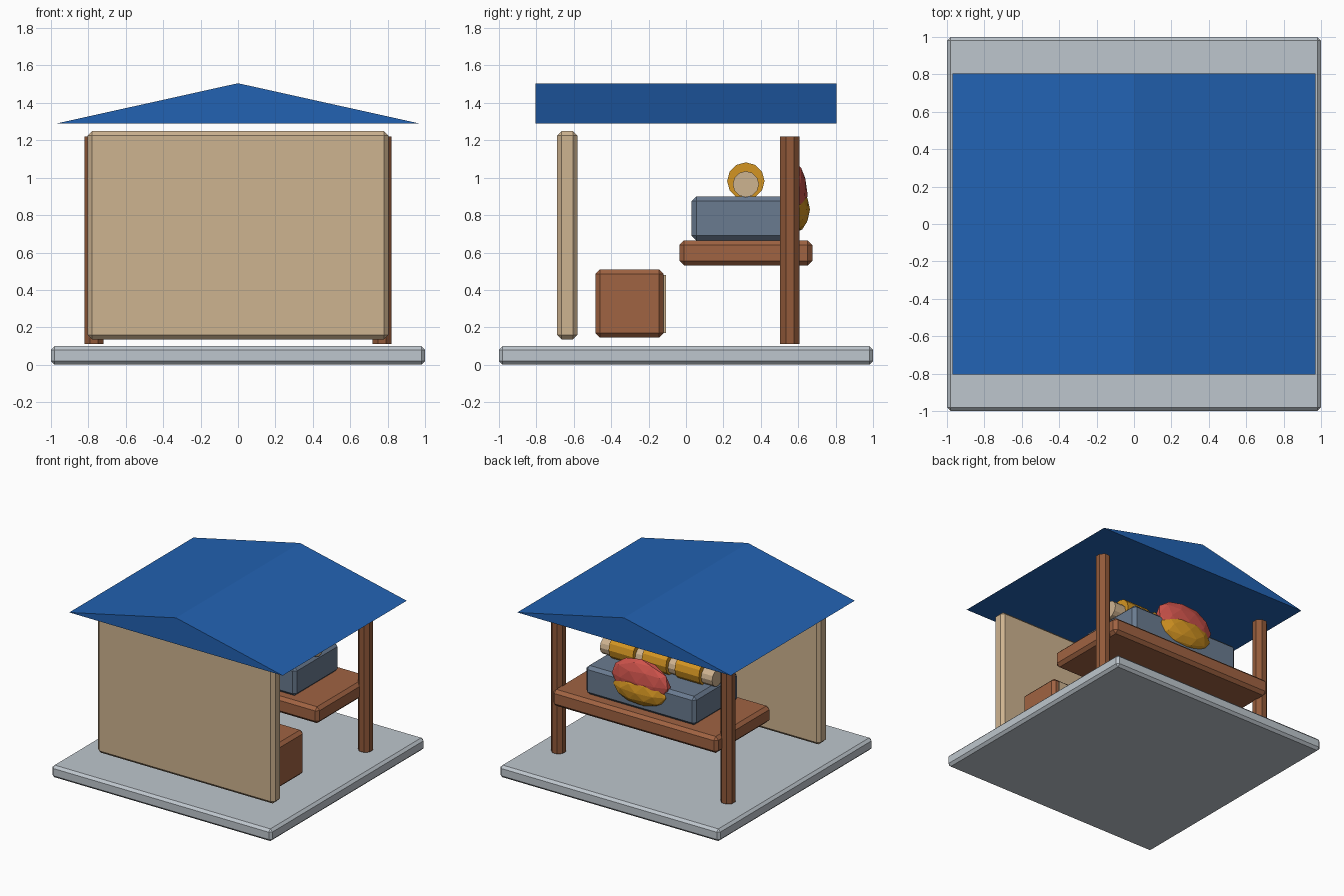
import bpy, bmesh, math
from mathutils import Matrix, Vector

if "Cube" in bpy.data.objects:
    bpy.data.objects.remove(bpy.data.objects["Cube"])


def lin(c):
    c /= 255
    return c / 12.92 if c <= 0.04045 else ((c + 0.055) / 1.055) ** 2.4


def mat(name, r, g, b):
    m = bpy.data.materials.new(name)
    m.diffuse_color = (lin(r), lin(g), lin(b), 1)
    m.use_nodes = True
    m.node_tree.nodes["Principled BSDF"].inputs["Base Color"].default_value = m.diffuse_color
    return m


TAN = mat("tan plaster", 206, 179, 144)
STONE = mat("pale grey", 190, 198, 205)
STEEL = mat("steel grey", 106, 123, 144)
WOOD = mat("warm wood", 160, 99, 66)
POST = mat("brown wood", 146, 90, 58)
GOLD = mat("golden", 212, 149, 34)
RED = mat("soft red", 208, 84, 76)
BLUE = mat("roof blue", 34, 98, 178)


def finish(name, bm, m):
    bmesh.ops.recalc_face_normals(bm, faces=bm.faces)
    me = bpy.data.meshes.new(name)
    bm.to_mesh(me)
    bm.free()
    me.materials.append(m)
    ob = bpy.data.objects.new(name, me)
    bpy.context.collection.objects.link(ob)
    return ob


def box(name, lo, hi, m, bevel=0.025):
    lo, hi = Vector(lo), Vector(hi)
    bm = bmesh.new()
    bmesh.ops.create_cube(bm, size=1, matrix=Matrix.Translation((lo + hi) / 2)
                          @ Matrix.Diagonal((*(hi - lo), 1)))
    ob = finish(name, bm, m)
    if bevel:
        mod = ob.modifiers.new("chamfer", 'BEVEL')
        mod.width, mod.segments = bevel, 1
    return ob


def cyl(name, centre, r, length, sides, m, axis='Z'):
    rot = Matrix.Rotation(math.pi / 2, 4, 'Y') if axis == 'X' else Matrix.Rotation(math.pi / sides, 4, 'Z')
    bm = bmesh.new()
    bmesh.ops.create_cone(bm, cap_ends=True, segments=sides, radius1=r, radius2=r,
                          depth=length, matrix=Matrix.Translation(centre) @ rot)
    return finish(name, bm, m)


def blob(name, centre, size, m):
    bm = bmesh.new()
    bmesh.ops.create_icosphere(bm, subdivisions=2, radius=1,
                               matrix=Matrix.Translation(centre) @ Matrix.Diagonal((*size, 1)))
    return finish(name, bm, m)


# floor, wall, counter and grill
box("floor_slab", (-1, -1, 0), (1, 1, 0.1), STONE, 0.02)
box("wall", (-0.805, -0.69, 0.135), (0.805, -0.58, 1.25), TAN)
box("counter", (-0.75, -0.035, 0.53), (0.75, 0.675, 0.665), WOOD)
box("grill", (-0.5, 0.03, 0.665), (0.5, 0.6, 0.9), STEEL)

# posts
for side, x in (("left", -0.77), ("right", 0.77)):
    cyl(side + "_post", (x, 0.555, 0.665), 0.056, 1.11, 8, POST)

# gabled roof, closed underneath
bm = bmesh.new()
tri = bm.faces.new([bm.verts.new((x, -0.805, z)) for x, z in ((-0.97, 1.29), (0.97, 1.29), (0, 1.505))])
ext = bmesh.ops.extrude_face_region(bm, geom=[tri], use_keep_orig=True)
bmesh.ops.translate(bm, vec=(0, 1.61, 0), verts=[v for v in ext["geom"] if isinstance(v, bmesh.types.BMVert)])
finish("roof", bm, BLUE)

# roll with golden bands on the grill
cyl("roll", (0, 0.32, 0.965), 0.07, 1.02, 12, TAN, 'X')
for i in (-1, 0, 1):
    cyl(f"band_{i + 2}", (i * 0.3, 0.32, 0.982), 0.1, 0.22, 12, GOLD, 'X')

# rounded sign on the grill: red over gold
blob("sign_top", (0, 0.58, 0.91), (0.265, 0.07, 0.17), RED)
blob("sign_bottom", (0, 0.58, 0.83), (0.25, 0.083, 0.125), GOLD)

# crate with a tan panel
box("crate", (0.28, -0.485, 0.145), (0.69, -0.12, 0.51), WOOD)
box("crate_panel", (0.33, -0.125, 0.17), (0.64, -0.108, 0.48), TAN, 0)
